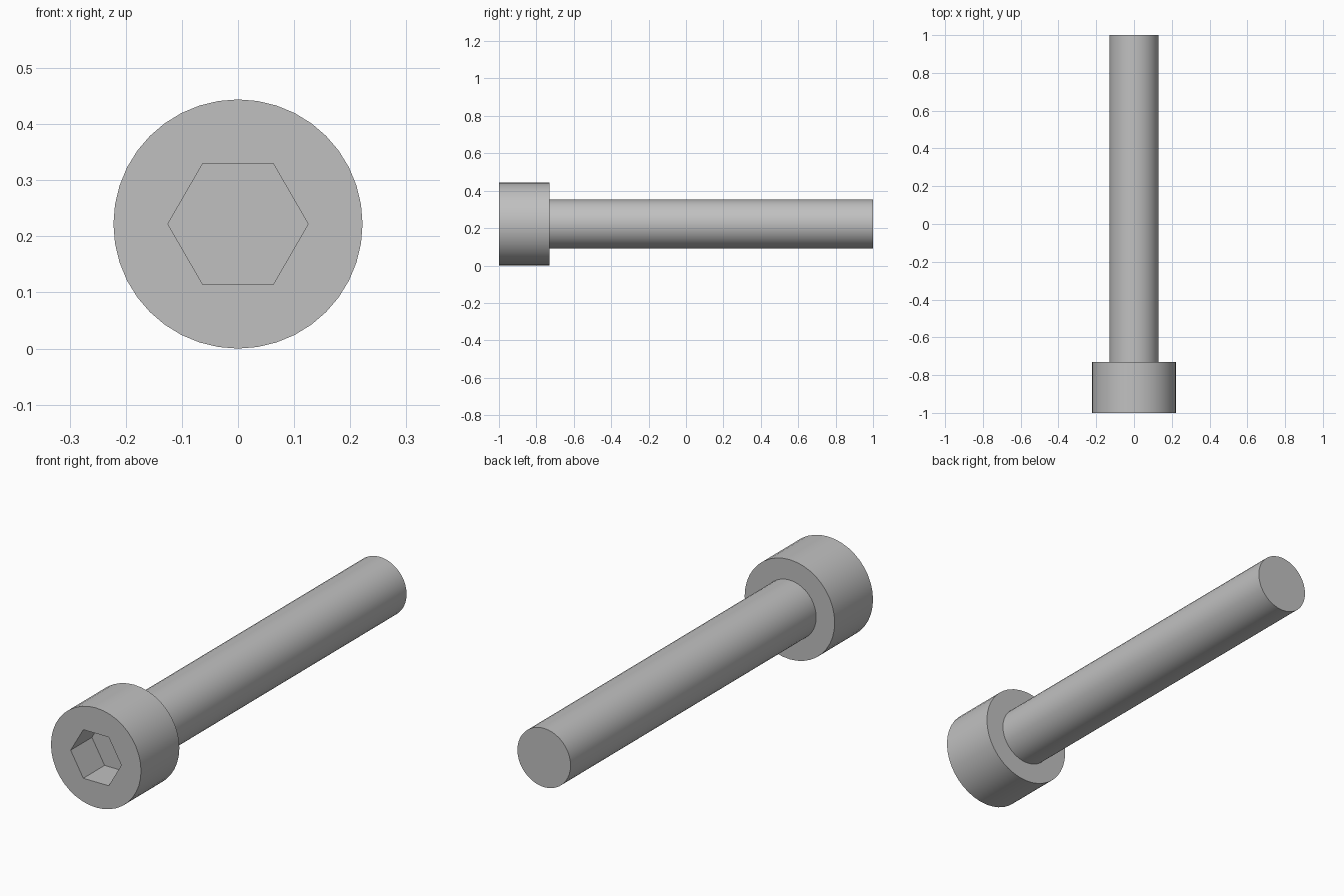
import bpy
import bmesh
import math

cube = bpy.data.objects.get("Cube")
if cube:
    bpy.data.objects.remove(cube, do_unlink=True)

HEAD_R, SHANK_R, SOCKET_R = 0.222, 0.131, 0.125
FRONT, SHOULDER, TIP = -1.0, -0.73, 1.0
SOCKET_DEPTH = 0.15
SIDES = 40

steel = bpy.data.materials.new("steel grey")
steel.use_nodes = True
colour = (0.53, 0.53, 0.53, 1)
steel.diffuse_color = colour
steel.node_tree.nodes["Principled BSDF"].inputs["Base Color"].default_value = colour

bm = bmesh.new()


def ring(radius, y, sides=SIDES):
    """Closed loop of edges around the long axis."""
    verts = []
    for i in range(sides):
        a = math.tau * i / sides
        verts.append(bm.verts.new((radius * math.cos(a), y, HEAD_R + radius * math.sin(a))))
    for i in range(sides):
        bm.edges.new((verts[i], verts[(i + 1) % sides]))
    return verts


def wall(a, b):
    """Quads between two rings of equal count."""
    n = len(a)
    for i in range(n):
        j = (i + 1) % n
        bm.faces.new((a[i], a[j], b[j], b[i]))


def loop_edges(verts):
    return [bm.edges.get((v, verts[i - 1])) for i, v in enumerate(verts)]


def annulus(outer, inner):
    """Flat face with a hole."""
    bmesh.ops.triangle_fill(bm, use_beauty=True, use_dissolve=False,
                            edges=loop_edges(outer) + loop_edges(inner))


# Hex socket
socket_rim = ring(SOCKET_R, FRONT, 6)
socket_floor = ring(SOCKET_R, FRONT + SOCKET_DEPTH, 6)
wall(socket_rim, socket_floor)
bm.faces.new(socket_floor)

# Head
head_front = ring(HEAD_R, FRONT)
head_back = ring(HEAD_R, SHOULDER)
annulus(head_front, socket_rim)
wall(head_front, head_back)

# Shank
shank_root = ring(SHANK_R, SHOULDER)
shank_tip = ring(SHANK_R, TIP)
annulus(head_back, shank_root)
wall(shank_root, shank_tip)
bm.faces.new(shank_tip)

bmesh.ops.recalc_face_normals(bm, faces=bm.faces)
mesh = bpy.data.meshes.new("socket_screw")
bm.to_mesh(mesh)
bm.free()
mesh.materials.append(steel)

screw = bpy.data.objects.new("socket_screw", mesh)
bpy.context.collection.objects.link(screw)
bpy.ops.object.select_all(action="DESELECT")
screw.select_set(True)
bpy.context.view_layer.objects.active = screw
bpy.ops.object.shade_smooth_by_angle(angle=math.radians(30))
